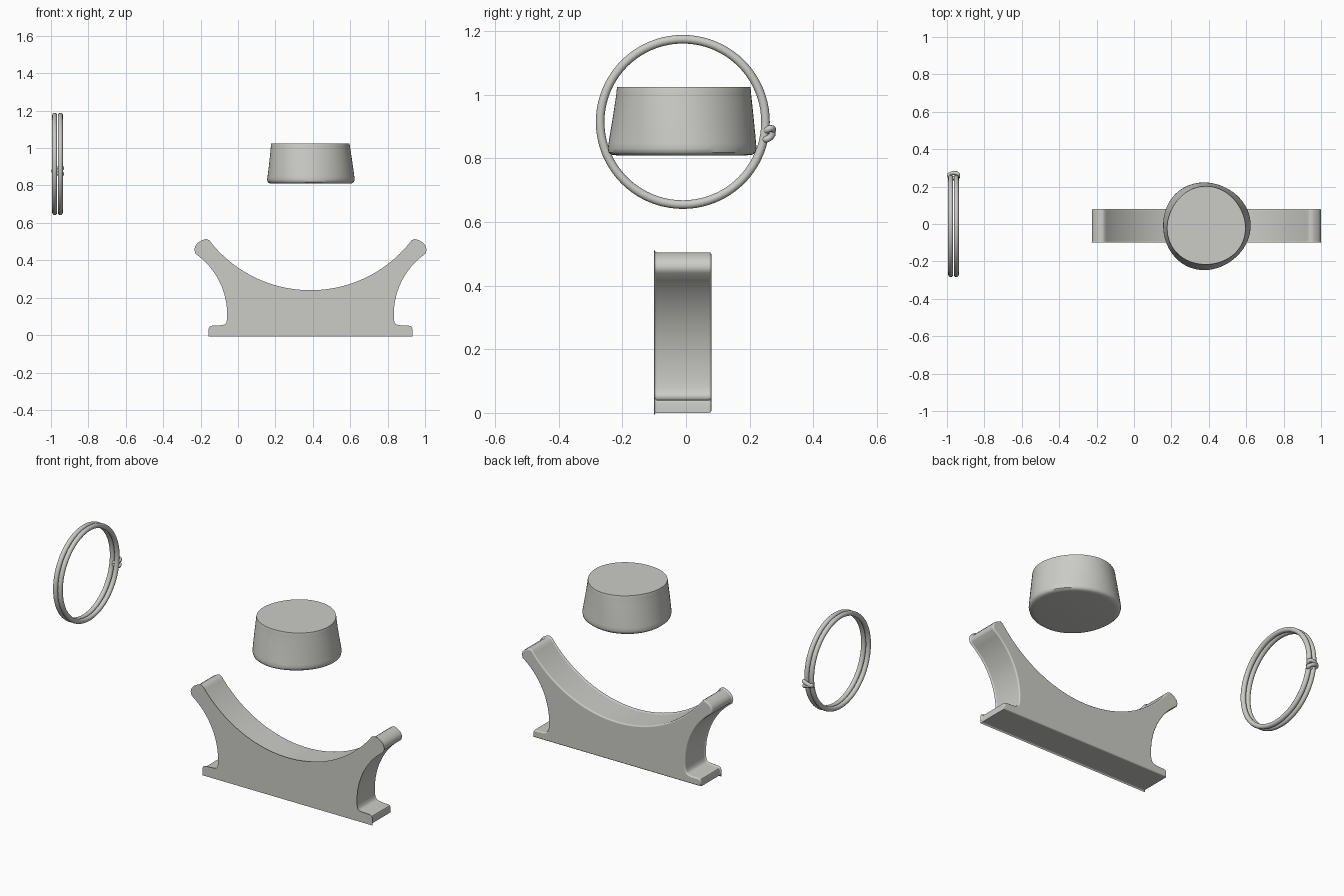
import bpy, bmesh, math
from math import sin, cos, pi, sqrt, radians
from mathutils import Vector, Matrix

if "Cube" in bpy.data.objects:
    bpy.data.objects.remove(bpy.data.objects["Cube"], do_unlink=True)

GREY = (0.6, 0.6, 0.57, 1)
mat = bpy.data.materials.new("stone grey")
mat.use_nodes = True
mat.diffuse_color = GREY
mat.node_tree.nodes["Principled BSDF"].inputs["Base Color"].default_value = GREY


def finish(name, bm, angle=40):
    """Turn a bmesh into a named, smooth shaded object."""
    bmesh.ops.recalc_face_normals(bm, faces=bm.faces)
    me = bpy.data.meshes.new(name)
    bm.to_mesh(me)
    bm.free()
    me.materials.append(mat)
    ob = bpy.data.objects.new(name, me)
    bpy.context.collection.objects.link(ob)
    bpy.ops.object.select_all(action="DESELECT")
    ob.select_set(True)
    bpy.context.view_layer.objects.active = ob
    bpy.ops.object.shade_smooth_by_angle(angle=radians(angle))
    return ob


def skin(bm, loops, closed=False):
    """Bridge equal rings of points with quads."""
    rows = [[bm.verts.new(p) for p in loop] for loop in loops]
    n = len(rows[0])
    for i in range(len(rows) if closed else len(rows) - 1):
        a, b = rows[i], rows[(i + 1) % len(rows)]
        for j in range(n):
            k = (j + 1) % n
            bm.faces.new((a[j], a[k], b[k], b[j]))
    return rows


def tube_loop(bm, centre, u, v, ru, rv, radius, steps, sides):
    """Closed round tube along an ellipse spanned by u and v."""
    w = u.cross(v).normalized()
    loops = []
    for i in range(steps):
        t = 2 * pi * i / steps
        p = centre + u * ru * cos(t) + v * rv * sin(t)
        out = (u * rv * cos(t) + v * ru * sin(t)).normalized()
        loops.append([p + out * radius * cos(2 * pi * j / sides)
                      + w * radius * sin(2 * pi * j / sides) for j in range(sides)])
    skin(bm, loops, closed=True)


# Cradle stand: half profile mirrored, then extruded
MID = 0.3875
FRONT, BACK = -0.1, 0.08
half = [(-0.15, 0), (-0.15, 0.03), (-0.146, 0.039), (-0.135, 0.043),
        (-0.085, 0.045), (-0.066, 0.05), (-0.056, 0.06)]
SIDE_R = 0.405
for i in range(17):
    z = 0.08 + 0.36 * i / 16
    half.append((-0.05 - SIDE_R + sqrt(SIDE_R ** 2 - (z - 0.11) ** 2), z))
half += [(-0.225, 0.457), (-0.221, 0.473), (-0.209, 0.488), (-0.187, 0.501),
         (-0.17, 0.505), (-0.156, 0.498)]
SEAT_R = 0.69
for i in range(24):
    a = 0.883 * (1 - i / 24)
    half.append((MID - SEAT_R * sin(a), 0.232 + SEAT_R * (1 - cos(a))))
outline = half + [(MID, 0.232)] + [(2 * MID - x, z) for x, z in reversed(half)]

bm = bmesh.new()
front, back = skin(bm, [[(x, y, z) for x, z in outline] for y in (FRONT, BACK)])
bm.faces.new(front)
bm.faces.new(back)
bm.normal_update()
rim = [e for e in bm.edges if abs(e.verts[0].co.y - e.verts[1].co.y) < 1e-5]
bmesh.ops.bevel(bm, geom=rim, offset=0.008, segments=3, profile=0.5, affect="EDGES")
stand = finish("cradle_stand", bm)
weighted = stand.modifiers.new("weighted normals", "WEIGHTED_NORMAL")
weighted.keep_sharp = True

# Tapered stopper: slightly three-lobed, twisting up its height
bm = bmesh.new()
SIDES = 72
profile = [(0.205, 0.81), (0.222, 0.812), (0.231, 0.819), (0.234, 0.832)]
profile += [(0.234 - 0.022 * i / 10, 0.832 + 0.17 * i / 10) for i in range(1, 11)]
profile += [(0.211, 1.015), (0.209, 1.025)]
loops = []
for r, z in profile:
    loop = []
    for j in range(SIDES):
        t = 2 * pi * j / SIDES
        rr = r + 0.004 * cos(3 * t - 0.5 + 9 * (z - 0.81))
        loop.append((0.386 + rr * cos(t), -0.011 + rr * sin(t), z))
    loops.append(loop)
rows = skin(bm, loops)
bm.faces.new(rows[0])
bm.faces.new(rows[-1])
finish("stopper", bm)

# Pair of upright hoops
X, Y, Z = Vector((1, 0, 0)), Vector((0, 1, 0)), Vector((0, 0, 1))
hoop_centre = Vector((-0.965, -0.01, 0.915))
for name, dx in (("outer_hoop", -0.015), ("inner_hoop", 0.015)):
    bm = bmesh.new()
    tube_loop(bm, hoop_centre + X * dx, Y, Z, 0.26, 0.26, 0.0135, 80, 14)
    finish(name, bm)

# Knot: two crossing loops that bind the hoops together
turn = Matrix.Rotation(radians(-8), 3, "X")
radial, along = turn @ Y, turn @ Z
for name, tilt in (("knot_loop_upper", 1), ("knot_loop_lower", -1)):
    bm = bmesh.new()
    across = (X + along * 0.35 * tilt).normalized()
    lean = (radial + along * 0.6).normalized()
    tube_loop(bm, hoop_centre + X * 0.001 + radial * 0.271 + along * 0.007 * tilt,
              across, lean, 0.0265, 0.015, 0.0105, 28, 10)
    finish(name, bm)
